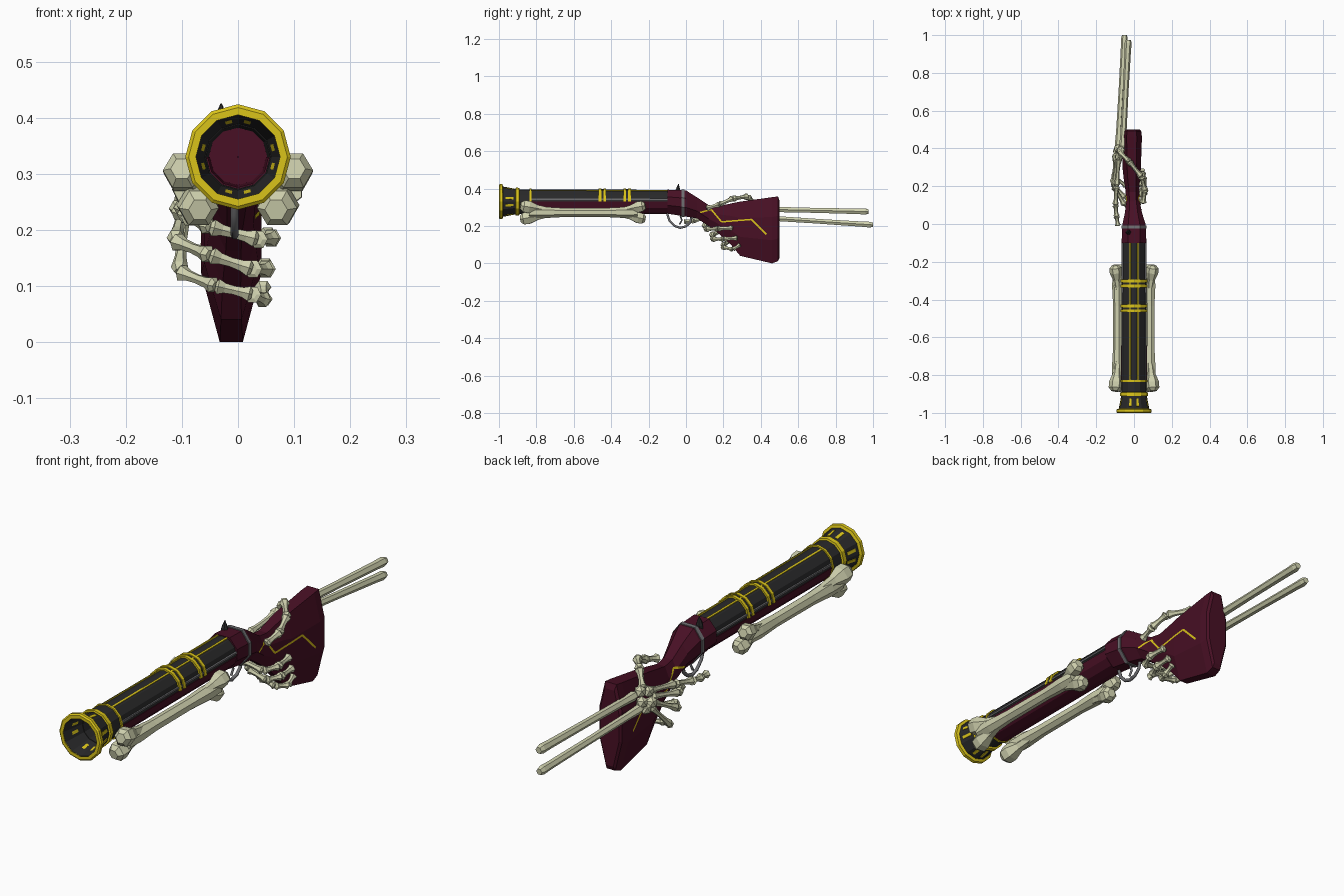
import bpy, bmesh
from math import sin, cos, pi, radians
from mathutils import Vector, Matrix
from mathutils.bvhtree import BVHTree

if "Cube" in bpy.data.objects:
    bpy.data.objects.remove(bpy.data.objects["Cube"])


def material(name, rgb):
    m = bpy.data.materials.new(name)
    m.use_nodes = True
    m.diffuse_color = (*rgb, 1)
    m.node_tree.nodes["Principled BSDF"].inputs["Base Color"].default_value = (*rgb, 1)
    return m


MAROON = material("maroon wood", (0.065, 0.005, 0.018))
BONE = material("pale bone", (0.62, 0.63, 0.42))
GOLD = material("gold", (0.70, 0.55, 0.01))
BLACK = material("black iron", (0.022, 0.022, 0.023))
GREY = material("grey steel", (0.16, 0.16, 0.17))
AXIS = 0.33  # barrel axis height


def finish(name, bm, mat):
    bmesh.ops.recalc_face_normals(bm, faces=bm.faces)
    me = bpy.data.meshes.new(name)
    bm.to_mesh(me)
    me.materials.append(mat)
    ob = bpy.data.objects.new(name, me)
    bpy.context.collection.objects.link(ob)
    return ob


def loft(bm, rings, wrap=False):
    rows = [[bm.verts.new(p) for p in ring] for ring in rings]
    n = len(rows[0])
    pairs = list(zip(rows, rows[1:]))
    if wrap:
        pairs.append((rows[-1], rows[0]))
    else:
        bm.faces.new(rows[0])
        bm.faces.new(rows[-1])
    for a, b in pairs:
        for i in range(n):
            j = (i + 1) % n
            bm.faces.new((a[i], a[j], b[j], b[i]))


def lathe(name, profile, mat, start=0, steps=12):
    """Spin a closed (y, radius) loop around the barrel axis in twelfths."""
    bm = bmesh.new()
    full = steps == 12
    angles = [radians(30 * (start + k)) for k in range(steps + (not full))]
    loft(bm, [[(r * sin(a), y, AXIS + r * cos(a)) for y, r in profile] for a in angles], full)
    return finish(name, bm, mat)


def plates(name, items, mat):
    """Boxes: (location, size, roll about y, tilt about x)."""
    bm = bmesh.new()
    for loc, size, roll, tilt in items:
        m = (Matrix.Translation(loc) @ Matrix.Rotation(roll, 4, 'Y')
             @ Matrix.Rotation(tilt, 4, 'X') @ Matrix.Diagonal((*size, 1)))
        bmesh.ops.create_cube(bm, size=1, matrix=m)
    return finish(name, bm, mat)


JOINT = [(0, .8), (.07, 1.45), (.25, .95), (.5, .8), (.75, .95), (.92, 1.4), (1, .8)]
SHAFT = [(0, .7), (.03, 1.1), (.15, .95), (.5, .9), (.9, 1), (.97, 1.1), (1, .8)]
KNOB = [(0, .5), (.45, .65), (.72, 1.1), (.9, 1.05), (1, .6)]


def bone(bm, a, b, r, shape=JOINT, sides=6):
    a, b = Vector(a), Vector(b)
    q = (b - a).to_track_quat('Z', 'Y')
    loft(bm, [[a.lerp(b, t) + q @ Vector((cos(2 * pi * k / sides), sin(2 * pi * k / sides), 0)) * r * s
               for k in range(sides)] for t, s in shape])


def chain(name, points, r):
    bm = bmesh.new()
    for a, b in zip(points, points[1:]):
        bone(bm, a, b, r)
    return finish(name, bm, BONE)


# Barrel, flared muzzle and lower wooden fore-end
lathe("barrel", [(-.9, .066), (-.1, .063), (-.1, .052), (-.9, .057)], BLACK)
lathe("muzzle_bell", [(-.995, .084), (-.9, .066), (-.9, .059), (-.995, .076)], BLACK)
lathe("muzzle_rim", [(-1, .088), (-.995, .094), (-.982, .093), (-.978, .082), (-1, .075)], GOLD)
lathe("bell_ring", [(-.912, .066), (-.91, .075), (-.892, .074), (-.89, .064)], GOLD)
lathe("barrel_ring", [(-.836, .062), (-.836, .071), (-.826, .071), (-.826, .062)], GOLD)
lathe("fore_end", [(-.826, .068), (-.1, .066), (-.1, .05), (-.826, .054)], MAROON, 3, 6)
lathe("breech_plug", [(-.12, .001), (-.12, .056), (-.09, .056), (-.09, .001)], MAROON)

# Paired gold bands over the top of the barrel
for label, centre in (("front", -.447), ("rear", -.315)):
    for k, off in enumerate((-.013, .013)):
        y = centre + off
        lathe(f"{label}_band_{k + 1}", [(y - .007, .06), (y - .007, .071), (y + .007, .071), (y + .007, .06)],
              GOLD, -3, 6)
    lathe(f"{label}_band_core", [(centre - .01, .06), (centre - .01, .067), (centre + .01, .067),
                                 (centre + .01, .06)], BLACK, -3, 6)

# Long inlays and short dashes on the bell
plates("top_inlays", [((s * .02, -.465, AXIS + .058), (.007, .73, .009), s * radians(15), 0)
                      for s in (-1, 1)], GOLD)
plates("side_lines", [((s * .0625, -.465, AXIS + .013), (.008, .73, .007), 0, 0) for s in (-1, 1)], GREY)
dashes = []
for quarter in range(4):
    for s in (-1, 1):
        a = radians(90 * quarter + 15 * s)
        dashes.append(((.0695 * sin(a), -.945, AXIS + .0695 * cos(a)), (.012, .042, .0095), a, -.18))
plates("bell_dashes", dashes, GOLD)


# Stock: receiver, wrist and butt
def section(y, low, high, w):
    cx = -.012 * min(1, max(0, y * 4))
    h = high - low
    half = [(.5 * w, high), (w, low + .7 * h), (w, low + .35 * h), (.38 * w, low)]
    return ([(cx + x, y, z) for x, z in half] + [(cx - x, y, z) for x, z in reversed(half)])


STOCK = [(-.1, .266, .394, .066), (0, .25, .39, .061), (.06, .24, .352, .045), (.12, .2, .312, .036),
         (.17, .163, .305, .036), (.24, .1, .32, .043), (.29, .04, .33, .048), (.46, 0, .354, .054),
         (.492, .012, .358, .05), (.5, .03, .335, .042)]
bm = bmesh.new()
loft(bm, [section(*s) for s in STOCK])
surface = BVHTree.FromBMesh(bm)
finish("stock", bm, MAROON)

# Gold zigzag inlay following both sides of the stock
ZIGZAG = [Vector(p) for p in ((.075, .272), (.135, .288), (.19, .222), (.35, .235), (.43, .155))]
for side, label in ((1, "left"), (-1, "right")):
    bm = bmesh.new()
    for a, b in zip(ZIGZAG, ZIGZAG[1:]):
        across = Vector((a.y - b.y, b.x - a.x)).normalized() * .004
        rows = []
        for k in range(9):
            row = []
            for s in (-1, 1):
                p = a.lerp(b, k / 8) + across * s
                hit = surface.ray_cast(Vector((side, p.x, p.y)), Vector((-side, 0, 0)))[0]
                row.append(bm.verts.new((hit.x + side * .002, p.x, p.y)))
            rows.append(row)
        for p, q in zip(rows, rows[1:]):
            f = bm.faces.new((p[0], p[1], q[1], q[0]))
            f.normal_update()
    ob = finish(f"{label}_zigzag_inlay", bm, GOLD)
    if ob.data.polygons[0].normal.x * side < 0:
        ob.data.flip_normals()

# Steel strap, trigger guard, trigger and hammer
bm = bmesh.new()
loft(bm, [section(-.024, .25, .395, .066), section(-.008, .247, .394, .065)])
finish("receiver_strap", bm, GREY)


def rod(name, points, r, mat):
    cu = bpy.data.curves.new(name, 'CURVE')
    cu.dimensions = '3D'
    cu.bevel_depth, cu.bevel_resolution, cu.use_fill_caps = r, 1, True
    sp = cu.splines.new('POLY')
    sp.points.add(len(points) - 1)
    for p, (y, z) in zip(sp.points, points):
        p.co = (-.006, y, z, 1)
    cu.materials.append(mat)
    bpy.context.collection.objects.link(bpy.data.objects.new(name, cu))


rod("trigger_guard", [(-.1, .262), (-.088, .228), (-.06, .2), (-.03, .19), (0, .198), (.022, .218), (.03, .25)],
    .007, GREY)
rod("trigger", [(-.03, .255), (-.022, .23), (-.035, .208)], .005, GREY)
bm = bmesh.new()
bone(bm, (-.03, -.045, .37), (-.03, -.04, .425), .014, [(0, 1), (.4, 1), (.7, .6), (1, .1)])
finish("hammer", bm, BLACK)

# Long bones lashed along each side, with two knuckles at either end
for s, label in ((1, "left"), (-1, "right")):
    bm = bmesh.new()
    bone(bm, (s * .086, -.84, .272), (s * .086, -.26, .272), .03,
         [(0, 1), (.12, 1.05), (.3, .85), (.7, .82), (.88, 1), (1, .9)], 7)
    for y0, y1, size in ((-.72, -.885, .034), (-.36, -.218, .03)):
        bone(bm, (s * .084, y0, .28), (s * .1, y1, .309), size, KNOB)
        bone(bm, (s * .084, y0, .265), (s * .068, y1, .236), size, KNOB)
    finish(f"{label}_long_bone", bm, BONE)

# Skeletal forearm and wrist
bm = bmesh.new()
bone(bm, (-.06, .4, .29), (-.03, .975, .277), .017, SHAFT)
bone(bm, (-.085, .4, .245), (-.05, 1, .206), .016, SHAFT)
finish("forearm_bones", bm, BONE)
bm = bmesh.new()
for x, y, z in ((-.07, .39, .3), (-.085, .4, .265), (-.09, .385, .235), (-.08, .355, .29), (-.095, .355, .25)):
    bmesh.ops.create_icosphere(bm, subdivisions=1, radius=.024, matrix=Matrix.Translation((x, y, z)))
finish("wrist_bones", bm, BONE)

# Fingers: palm bone, then joints wrapping under the stock to the other side
chain("index_finger", [(-.08, .35, .29), (-.092, .2, .265), (-.098, .1, .24), (-.092, .04, .228),
                       (-.085, -.01, .222)], .012)
chain("middle_finger", [(-.09, .35, .27), (-.108, .2, .235), (-.05, .1, .205), (.035, .11, .183),
                        (.06, .17, .185), (.052, .25, .19)], .012)
chain("ring_finger", [(-.095, .35, .25), (-.112, .215, .18), (-.05, .14, .155), (.025, .145, .13),
                      (.05, .2, .13), (.048, .275, .135)], .012)
chain("little_finger", [(-.095, .36, .235), (-.105, .25, .125), (-.04, .2, .1), (.025, .2, .085),
                        (.046, .25, .075), (.044, .29, .1)], .011)
chain("thumb", [(-.075, .38, .31), (-.025, .33, .357), (.04, .25, .347), (.057, .18, .315), (.048, .11, .295)], .013)
